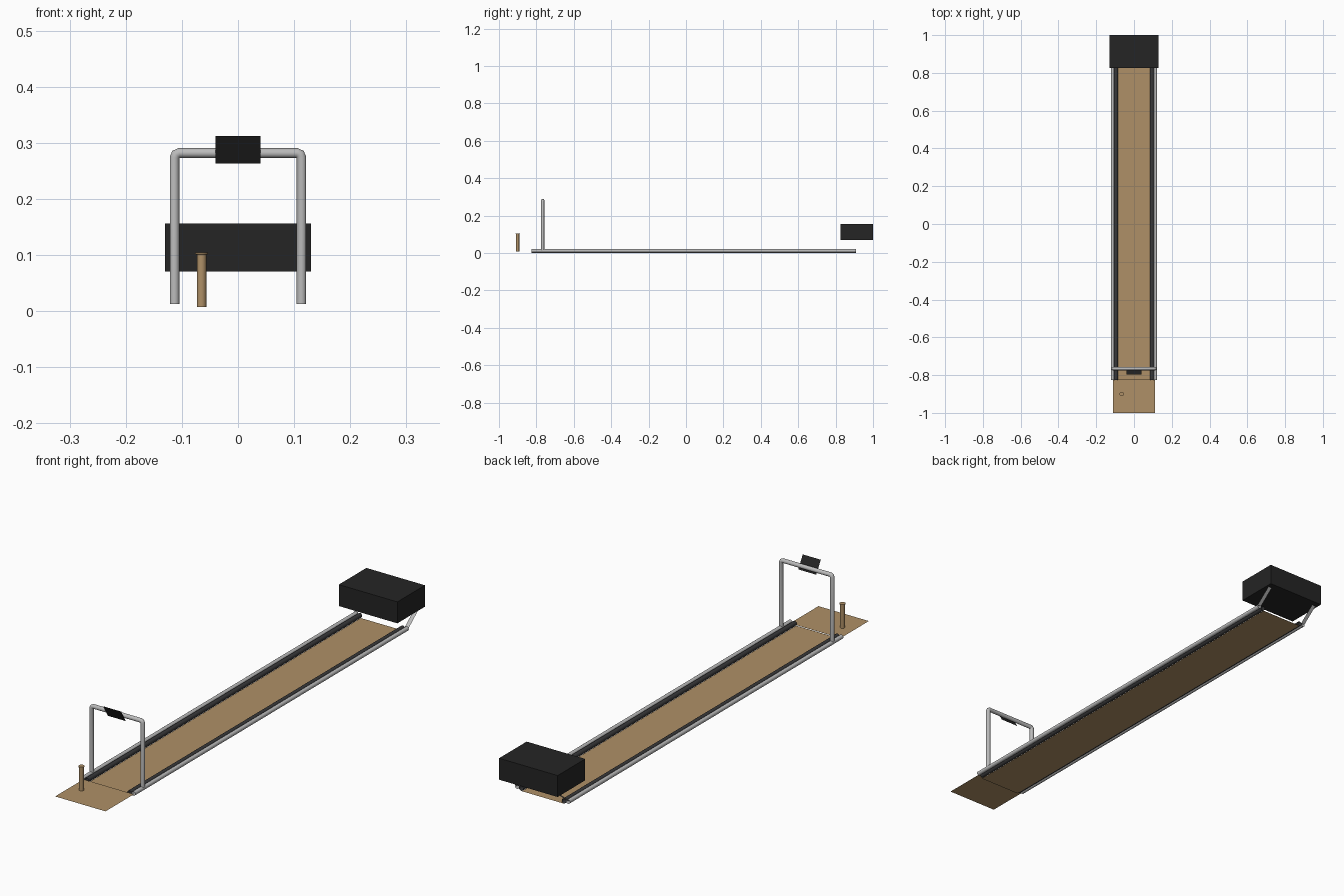
import bpy, bmesh, math
from mathutils import Vector

if "Cube" in bpy.data.objects:
    bpy.data.objects.remove(bpy.data.objects["Cube"])


def material(name, r, g, b):
    m = bpy.data.materials.new(name)
    m.diffuse_color = (r, g, b, 1)
    m.use_nodes = True
    m.node_tree.nodes["Principled BSDF"].inputs["Base Color"].default_value = m.diffuse_color
    return m


TAN = material("tan board", 0.43, 0.28, 0.135)
STEEL = material("light steel", 0.50, 0.50, 0.50)
BLACK = material("black", 0.018, 0.018, 0.018)
DARK = material("dark rubber", 0.04, 0.04, 0.042)


def finish(name, bm, mat, smooth=False):
    bmesh.ops.recalc_face_normals(bm, faces=bm.faces)
    me = bpy.data.meshes.new(name)
    bm.to_mesh(me)
    bm.free()
    me.materials.append(mat)
    ob = bpy.data.objects.new(name, me)
    bpy.context.collection.objects.link(ob)
    if smooth:
        bpy.ops.object.select_all(action='DESELECT')
        ob.select_set(True)
        bpy.context.view_layer.objects.active = ob
        bpy.ops.object.shade_smooth_by_angle(angle=math.radians(40))
    return ob


def quad(name, corners, mat):
    bm = bmesh.new()
    bm.faces.new([bm.verts.new(c) for c in corners])
    ob = finish(name, bm, mat)
    if ob.data.polygons[0].normal.z < 0:
        ob.data.flip_normals()
    return ob


def sheet(name, x0, x1, y0, z0, y1, z1, mat):
    """Thin flat sheet spanning x, running from (y0, z0) to (y1, z1)."""
    return quad(name, [(x0, y0, z0), (x1, y0, z0), (x1, y1, z1), (x0, y1, z1)], mat)


def tube(name, path, r, mat, sides=16):
    """Open round tube swept along a planar path with mitred joints."""
    pts = [Vector(p) for p in path]
    dirs = [(b - a).normalized() for a, b in zip(pts, pts[1:])]
    side = next((dirs[0].cross(d).normalized() for d in dirs if dirs[0].cross(d).length > 1e-4),
                Vector((1, 0, 0)))
    bm = bmesh.new()
    rings = []
    for i, p in enumerate(pts):
        a, b = dirs[max(i - 1, 0)], dirs[min(i, len(dirs) - 1)]
        t = (a + b).normalized()
        n = side.cross(t) / max(t.dot(a), 0.5)
        rings.append([bm.verts.new(p + r * (math.cos(q) * side + math.sin(q) * n))
                      for q in (2 * math.pi * k / sides for k in range(sides))])
    for s, e in zip(rings, rings[1:]):
        for k in range(sides):
            j = (k + 1) % sides
            bm.faces.new((s[k], s[j], e[j], e[k]))
    return finish(name, bm, mat, True)


# long lane and the slightly raised front platform
sheet("lane_board", -0.092, 0.092, -0.83, 0.0, 0.91, 0.0, TAN)
sheet("front_platform", -0.112, 0.112, -1.0, 0.008, -0.82, 0.008, TAN)

# side rails with dark inner rollers, and flat braces up to the rear box
for s, label in ((-1, "left"), (1, "right")):
    tube(label + "_rail", [(s * 0.113, -0.825, 0.0125), (s * 0.113, 0.91, 0.0125)], 0.0085, STEEL)
    tube(label + "_inner_strip", [(s * 0.095, -0.825, 0.0105), (s * 0.095, 0.91, 0.0105)], 0.0095, DARK)
    sheet(label + "_brace", s * 0.1045, s * 0.1215, 0.908, 0.016, 0.985, 0.078, STEEL)

# rear housing
bm = bmesh.new()
bmesh.ops.create_cube(bm, size=1)
bmesh.ops.scale(bm, vec=(0.26, 0.175, 0.086), verts=bm.verts)
bmesh.ops.translate(bm, vec=(0, 0.9125, 0.1135), verts=bm.verts)
finish("rear_box", bm, BLACK)

# upright hoop with clipped corners
half = [(0.113, 0.0125), (0.113, 0.274), (0.1105, 0.2795), (0.105, 0.282)]
path = [(-x, -0.766, z) for x, z in half] + [(x, -0.766, z) for x, z in reversed(half)]
tube("hoop", path, 0.0085, STEEL)

# tilted display plate on the hoop
sheet("display_plate", -0.04, 0.04, -0.798, 0.312, -0.769, 0.263, BLACK)

# front peg with flared cap, as a turned profile
profile = [(0.0085, 0.008), (0.0085, 0.101), (0.0115, 0.102), (0.0115, 0.105), (0, 0.105)]
bm = bmesh.new()
vs = [bm.verts.new((r, 0, z)) for r, z in profile]
es = [bm.edges.new(p) for p in zip(vs, vs[1:])]
bmesh.ops.spin(bm, geom=vs + es, cent=(0, 0, 0), axis=(0, 0, 1), angle=2 * math.pi, steps=16)
bmesh.ops.remove_doubles(bm, verts=bm.verts, dist=1e-5)
bmesh.ops.translate(bm, vec=(-0.065, -0.9, 0), verts=bm.verts)
finish("peg", bm, TAN, True)
